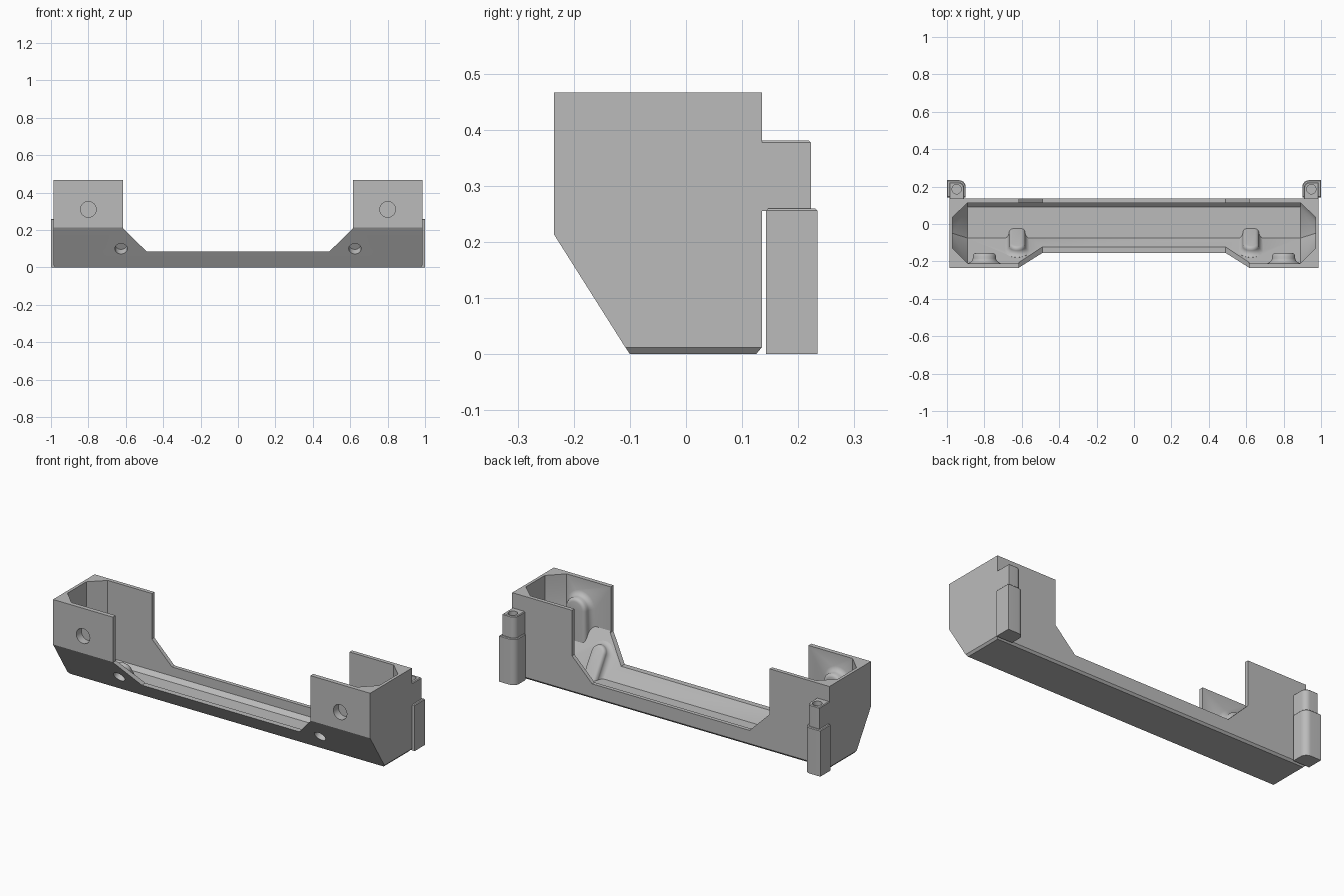
import bpy, bmesh, math
from mathutils import Vector, Matrix

if "Cube" in bpy.data.objects:
    bpy.data.objects.remove(bpy.data.objects["Cube"])

grey = bpy.data.materials.new("plain grey")
grey.diffuse_color = (0.5, 0.5, 0.5, 1)
grey.use_nodes = True
grey.node_tree.nodes["Principled BSDF"].inputs["Base Color"].default_value = grey.diffuse_color


def finish(name, bm):
    bmesh.ops.recalc_face_normals(bm, faces=bm.faces)
    me = bpy.data.meshes.new(name)
    bm.to_mesh(me)
    bm.free()
    me.materials.append(grey)
    ob = bpy.data.objects.new(name, me)
    bpy.context.collection.objects.link(ob)
    return ob


def hull(name, points):
    bm = bmesh.new()
    for p in points:
        bm.verts.new(p)
    r = bmesh.ops.convex_hull(bm, input=bm.verts[:])
    loose = [v for v in bm.verts if not v.link_faces]
    bmesh.ops.delete(bm, geom=loose, context='VERTS')
    bmesh.ops.dissolve_limit(bm, angle_limit=0.001, verts=bm.verts[:], edges=bm.edges[:])
    return finish(name, bm)


def loft(name, rings, matrix=None):
    bm = bmesh.new()
    vs = [[bm.verts.new(p) for p in ring] for ring in rings]
    n = len(vs[0])
    for a, b in zip(vs, vs[1:]):
        for i in range(n):
            j = (i + 1) % n
            bm.faces.new((a[i], a[j], b[j], b[i]))
    bm.faces.new(vs[0][::-1])
    bm.faces.new(vs[-1])
    if matrix:
        bmesh.ops.transform(bm, matrix=matrix, verts=bm.verts[:])
    return finish(name, bm)


def cut(ob, tool, op='DIFFERENCE'):
    m = ob.modifiers.new("cut", 'BOOLEAN')
    m.operation, m.object, m.solver = op, tool, 'EXACT'
    bpy.context.view_layer.objects.active = ob
    bpy.ops.object.modifier_apply(modifier=m.name)
    bpy.data.objects.remove(tool)


def smooth(ob, angle=30):
    bpy.ops.object.select_all(action='DESELECT')
    ob.select_set(True)
    bpy.context.view_layer.objects.active = ob
    bpy.ops.object.shade_smooth_by_angle(angle=math.radians(angle))


def cylinder(r, h0, h1, matrix, n=32):
    rings = [[(r * math.cos(2 * math.pi * i / n), r * math.sin(2 * math.pi * i / n), h)
              for i in range(n)] for h in (h0, h1)]
    return loft("hole", rings, matrix)


def boss(r, length, wall, height, matrix):
    # domed slot shape with a flared foot, running down local -y
    layers = [(0, r + .025), (wall, r + .025), (wall + .006, r + .012), (wall + .016, r + .003),
              (wall + .026, r), (height - .016, r), (height - .007, r - .004),
              (height - .002, r - .010), (height, r - .018)]
    rings = []
    for h, q in layers:
        arc = [math.pi * i / 16 for i in range(17)]
        rings.append([(q * math.cos(a), q * math.sin(a), h) for a in arc] +
                     [(-q * math.cos(a), -length - q * math.sin(a), h) for a in arc])
    return loft("boss", rings, matrix)


def frame(origin, ydir, zdir):
    y, z = Vector(ydir).normalized(), Vector(zdir).normalized()
    m = Matrix((y.cross(z), y, z)).transposed().to_4x4()
    m.translation = origin
    return m


# outer shell, with small chamfers along the base
outer = []
for s in (-1, 1):
    outer += [(s * .987, y, z) for y, z in
              ((-.235, .466), (-.235, .213), (-.108, .012), (.135, .012), (.135, .466))]
    outer += [(s * .977, -.10, 0), (s * .977, .125, 0)]
tray = hull("tray", outer)

# hollow inside with chamfered ends
wide = ((-.21, .5), (-.21, .218), (-.075, .013), (.09, .013), (.113, .035), (.113, .5))
inset = ((-.13, .5), (-.13, .243), (-.05, .095), (.012, .095), (.037, .12), (.037, .5))
cavity = hull("cavity", [(s * x, y, z) for s in (-1, 1)
                         for x, sec in ((.89, wide), (.97, inset)) for y, z in sec])

# screw bosses left standing in the hollow
slope_n = (0, .845, .535)
slope_up = (0, -.535, .845)
holes = []
for s in (-1, 1):
    top = frame((s * .80, -.235, .31), (0, 0, 1), (0, 1, 0))
    low = frame((s * .625, -.163, .10), slope_up, slope_n)
    cut(cavity, boss(.062, .20, .025, .08, top))
    cut(cavity, boss(.043, .14, .025, .07, low))
    holes += [(.042, .045, top), (.033, .045, low)]
cut(tray, cavity)

# wide notch through front and back walls
notch = ((-.615, .6), (-.615, .21), (-.49, .086), (.49, .086), (.615, .21), (.615, .6))
cut(tray, loft("notch", [[(x, y, z) for x, z in notch] for y in (-.4, .4)]))
for r, depth, m in holes:
    cut(tray, cylinder(r, -.05, depth, m))
smooth(tray)


# hinge posts: box with the inner rear corner rounded
def post(name, s, x0, x1, y0, y1, z0, z1, r):
    out = [(x1, y0), (x1, y1)]
    out += [(x0 + r - r * math.sin(a), y1 - r + r * math.cos(a))
            for a in (math.pi / 2 * i / 8 for i in range(9))]
    out += [(x0, y0)]
    c = .004
    cx, cy = (x0 + x1) / 2, (y0 + y1) / 2
    fx, fy = 1 - 2 * c / (x1 - x0), 1 - 2 * c / (y1 - y0)
    small = [(cx + (x - cx) * fx, cy + (y - cy) * fy) for x, y in out]
    rings = [[(s * x, y, z) for x, y in o] for o, z in ((out, z0), (out, z1 - c), (small, z1))]
    return loft(name, rings)


for s, side in ((-1, "left"), (1, "right")):
    lower = post(side + "_hinge_sleeve", s, .90, 1.0, .143, .234, 0, .26, .035)
    upper = post(side + "_hinge_knuckle", s, .908, .987, .130, .223, .255, .381, .03)
    cut(upper, cylinder(.025, .30, .45, Matrix.Translation((s * .948, .186, 0))))
    smooth(lower)
    smooth(upper)
